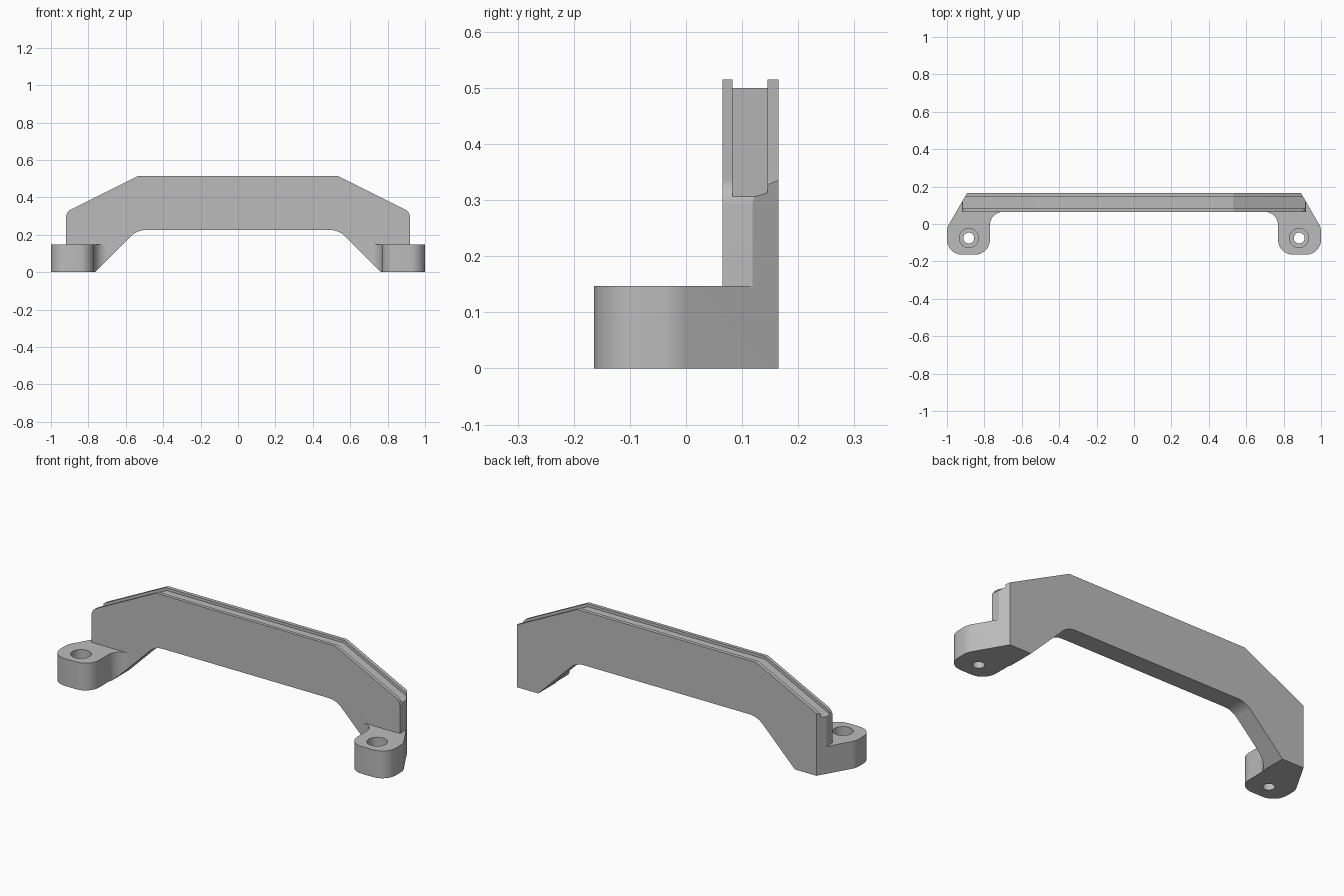
import bpy, bmesh, math
from mathutils import Vector

cube = bpy.data.objects.get("Cube")
if cube:
    bpy.data.objects.remove(cube, do_unlink=True)

mat = bpy.data.materials.new("mid grey")
mat.use_nodes = True
GREY = (0.5, 0.5, 0.5, 1)
mat.diffuse_color = GREY
mat.node_tree.nodes["Principled BSDF"].inputs["Base Color"].default_value = GREY


def rounded(corners, steps=8):
    """Outline from (a, b, radius) corners, with each corner filleted."""
    out = []
    for i, (a, b, r) in enumerate(corners):
        p = Vector((a, b))
        if r == 0:
            out.append(p)
            continue
        d0 = (Vector(corners[i - 1][:2]) - p).normalized()
        d1 = (Vector(corners[(i + 1) % len(corners)][:2]) - p).normalized()
        half = d0.angle(d1) / 2
        t = r / math.tan(half)
        c = p + (d0 + d1).normalized() * r / math.sin(half)
        u, v = p + d0 * t - c, p + d1 * t - c
        w = u.angle(v)
        for k in range(steps + 1):
            f = k / steps
            out.append(c + (u * math.sin((1 - f) * w) + v * math.sin(f * w)) / math.sin(w))
    return out


def mirrored(half):
    """Complete a right-hand half outline with its mirror image."""
    return half + [(-a, b, r) for a, b, r in reversed(half)]


def prism(name, outline, axis, lo, hi):
    """Extrude an outline along y (front profile) or z (plan)."""
    bm = bmesh.new()
    place = (lambda p, d: (p[0], d, p[1])) if axis == "y" else (lambda p, d: (p[0], p[1], d))
    face = bm.faces.new([bm.verts.new(place(p, lo)) for p in outline])
    ext = bmesh.ops.extrude_face_region(bm, geom=[face])
    move = (0, hi - lo, 0) if axis == "y" else (0, 0, hi - lo)
    bmesh.ops.translate(bm, vec=move, verts=[g for g in ext["geom"] if isinstance(g, bmesh.types.BMVert)])
    bmesh.ops.recalc_face_normals(bm, faces=bm.faces[:])
    mesh = bpy.data.meshes.new(name)
    bm.to_mesh(mesh)
    bm.free()
    mesh.materials.append(mat)
    ob = bpy.data.objects.new(name, mesh)
    bpy.context.collection.objects.link(ob)
    return ob


def combine(target, cutter, operation):
    """Apply a boolean and discard the cutter."""
    mod = target.modifiers.new("cut", "BOOLEAN")
    mod.operation, mod.solver, mod.object = operation, "EXACT", cutter
    bpy.context.view_layer.objects.active = target
    bpy.ops.object.modifier_apply(modifier=mod.name)
    bpy.data.objects.remove(cutter, do_unlink=True)


def circle(x, y, r, n=32):
    return [(x + r * math.cos(math.tau * i / n), y + r * math.sin(math.tau * i / n)) for i in range(n)]


FRONT, BACK, FOOT_TOP = 0.065, 0.165, 0.147

# Front silhouette: arched grip with feet
silhouette = rounded(mirrored([
    (0.54, 0.225, 0.11), (0.765, 0, 0), (1, 0, 0), (1, FOOT_TOP, 0),
    (0.92, FOOT_TOP, 0), (0.92, 0.322, 0.05), (0.533, 0.515, 0)]))
handle = prism("pull_handle", silhouette, "y", -0.3, 0.3)

# Plan outline: straight bar with rounded mounting lugs
plan = rounded(mirrored([
    (0.77, FRONT, 0.07), (0.77, -0.164, 0.08), (1, -0.164, 0.08),
    (1, -0.02, 0.08), (0.893, BACK, 0)]))
combine(handle, prism("plan", plan, "z", -0.2, 0.8), "INTERSECT")

# Clear the space above the lugs
above = [(-1.2, FOOT_TOP), (1.2, FOOT_TOP), (1.2, 0.8), (-1.2, 0.8)]
combine(handle, prism("lug_clearance", above, "y", -0.4, FRONT), "DIFFERENCE")

# Groove along the upper edge
groove = rounded(mirrored([(0.529, 0.5, 0), (0.97, 0.28, 0), (0.97, 0.7, 0)]))
combine(handle, prism("groove", groove, "y", 0.083, 0.145), "DIFFERENCE")

# Counterbored screw holes
for side in (-1, 1):
    x, y = side * 0.883, -0.075
    combine(handle, prism("screw_hole", circle(x, y, 0.029), "z", -0.1, 0.3), "DIFFERENCE")
    combine(handle, prism("counterbore", circle(x, y, 0.051), "z", 0.06, 0.3), "DIFFERENCE")

bpy.ops.object.select_all(action="DESELECT")
handle.select_set(True)
bpy.context.view_layer.objects.active = handle
bpy.ops.object.shade_smooth_by_angle(angle=math.radians(20))
